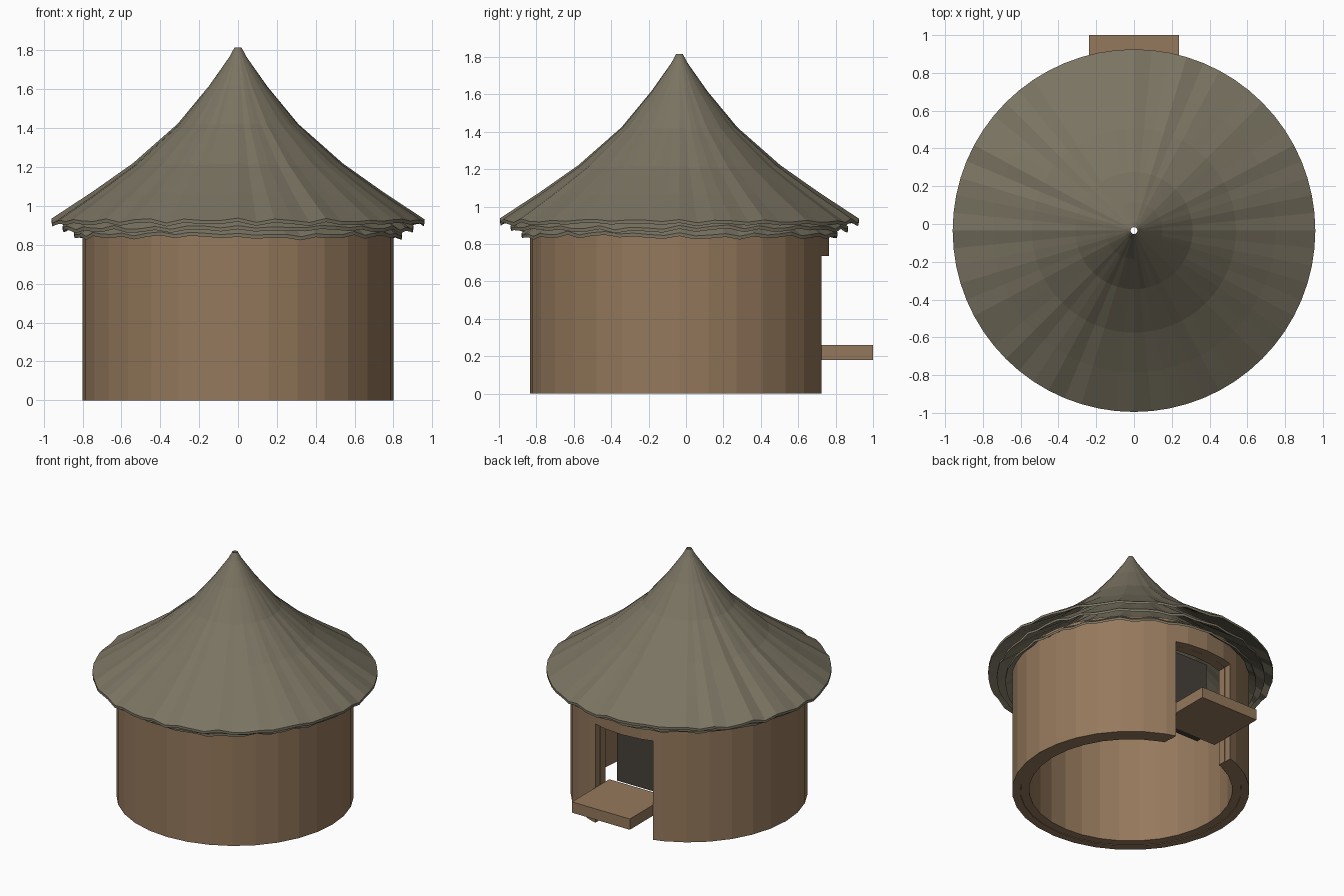
import bpy, bmesh, math, random

random.seed(7)
CY = -0.035  # depth position of the round hut's axis

old = bpy.data.objects.get("Cube")
if old:
    bpy.data.objects.remove(old)


def material(name, rgb):
    m = bpy.data.materials.new(name)
    m.use_nodes = True
    m.diffuse_color = (*rgb, 1)
    m.node_tree.nodes["Principled BSDF"].inputs["Base Color"].default_value = (*rgb, 1)
    return m


clay = material("clay brown", (0.30, 0.19, 0.108))
thatch = material("grey thatch", (0.195, 0.174, 0.122))
dark = material("dark wood", (0.062, 0.052, 0.041))


def finish(name, bm, mat):
    bmesh.ops.recalc_face_normals(bm, faces=bm.faces)
    me = bpy.data.meshes.new(name)
    bm.to_mesh(me)
    bm.free()
    me.materials.append(mat)
    ob = bpy.data.objects.new(name, me)
    bpy.context.collection.objects.link(ob)
    return ob


def lathe(name, loop, sides, mat, ripple=None):
    """Sweep a closed (radius, height) loop round the hut's axis."""
    bm = bmesh.new()
    rings = []
    for i in range(sides):
        a = math.tau * i / sides
        lift = ripple[i] if ripple else 0
        rings.append([bm.verts.new((r * math.cos(a), CY + r * math.sin(a), z + lift * r))
                      for r, z in loop])
    n = len(loop)
    for i in range(sides):
        p, q = rings[i], rings[(i + 1) % sides]
        for j in range(n):
            k = (j + 1) % n
            bm.faces.new((p[j], q[j], q[k], p[k]))
    return finish(name, bm, mat)


def box(name, x, y, z, mat):
    bm = bmesh.new()
    bmesh.ops.create_cube(bm, size=1)
    for v in bm.verts:
        v.co = [lo + (c + 0.5) * (hi - lo) for c, (lo, hi) in zip(v.co, (x, y, z))]
    return finish(name, bm, mat)


# Two nested wall shells with a doorway cut through the back
cutter = box("doorway_cutter", (-0.238, 0.238), (0.3, 1.1), (-0.1, 0.735), clay)
cutter.hide_render = True
shells = {"outer_wall": (0.80, 0.745, 0.0, 0.90), "inner_wall": (0.744, 0.685, 0.004, 0.89)}
for name, (outer, inner, low, high) in shells.items():
    wall = lathe(name, [(outer, low), (outer, high), (inner, high), (inner, low)], 32, clay)
    cut = wall.modifiers.new("doorway", "BOOLEAN")
    cut.operation = "DIFFERENCE"
    cut.solver = "EXACT"
    cut.object = cutter
    bpy.context.view_layer.objects.active = wall
    bpy.ops.object.modifier_apply(modifier=cut.name)
bpy.data.objects.remove(cutter)

# Floating entrance step and the dark panel behind the doorway
box("entrance_step", (-0.238, 0.238), (0.56, 1.0), (0.18, 0.26), clay)
box("door_panel", (-0.195, 0.195), (0.43, 0.53), (0.25, 0.80), dark)

# Three overlapping thatch layers with rippled rims, open at the tip
profile = [(0.018, 1.815), (0.045, 1.765), (0.15, 1.615), (0.31, 1.42),
           (0.54, 1.215), (0.75, 1.065), (0.96, 0.925)]
SIDES = 64
for name, scale, drop in (("top_thatch", 1.0, 0.0),
                          ("middle_thatch", 0.94, 0.035),
                          ("lower_thatch", 0.88, 0.07)):
    ripple = [0.009 * math.cos(math.tau * i * 24 / SIDES) + random.uniform(-0.008, 0.008)
              for i in range(SIDES)]
    top = [(max(r * scale, 0.018), z - drop) for r, z in profile]
    under = [(r, z - 0.018) for r, z in reversed(top)]
    lathe(name, top + under, SIDES, thatch, ripple)
